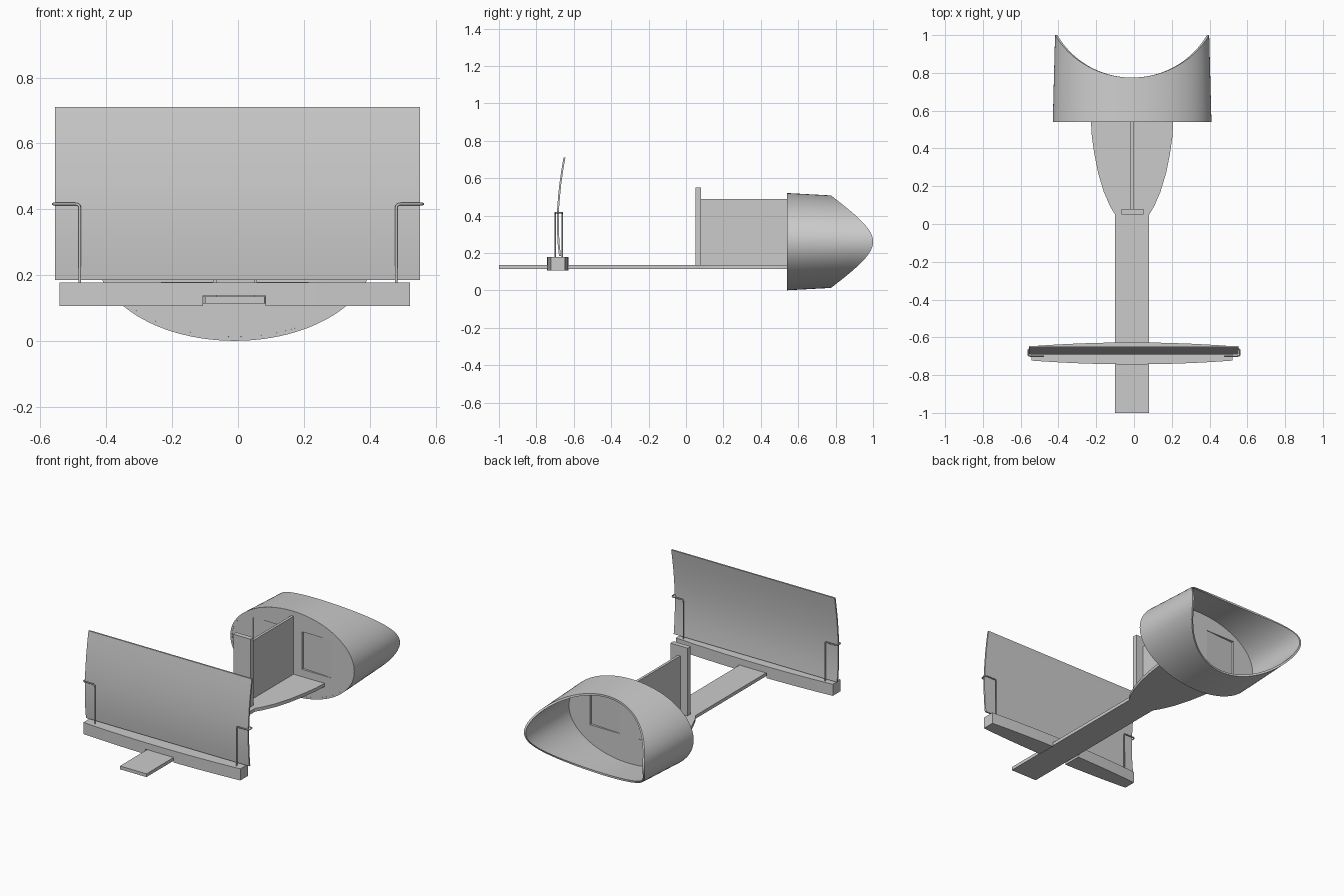
import bpy, bmesh, math
from mathutils import Vector

if "Cube" in bpy.data.objects:
    bpy.data.objects.remove(bpy.data.objects["Cube"])

CX = -0.01  # centre line of the wooden parts


def finish(name, bm, smooth=None):
    bmesh.ops.recalc_face_normals(bm, faces=bm.faces)
    me = bpy.data.meshes.new(name)
    bm.to_mesh(me)
    bm.free()
    ob = bpy.data.objects.new(name, me)
    bpy.context.collection.objects.link(ob)
    if smooth:
        bpy.ops.object.select_all(action='DESELECT')
        ob.select_set(True)
        bpy.context.view_layer.objects.active = ob
        bpy.ops.object.shade_smooth_by_angle(angle=math.radians(smooth))
    return ob


def box(name, x0, x1, y0, y1, z0, z1):
    bm = bmesh.new()
    bmesh.ops.create_cube(bm, size=1)
    for v in bm.verts:
        v.co = Vector(((x0 + x1) / 2 + v.co.x * (x1 - x0),
                       (y0 + y1) / 2 + v.co.y * (y1 - y0),
                       (z0 + z1) / 2 + v.co.z * (z1 - z0)))
    return finish(name, bm)


def slab(name, outline, direction, smooth=None):
    """Extrude a closed planar outline of 3D points along a vector."""
    bm = bmesh.new()
    f = bm.faces.new([bm.verts.new(p) for p in outline])
    ext = bmesh.ops.extrude_face_region(bm, geom=[f], use_keep_orig=True)
    vs = [g for g in ext['geom'] if isinstance(g, bmesh.types.BMVert)]
    bmesh.ops.translate(bm, verts=vs, vec=direction)
    return finish(name, bm, smooth)


def cut(ob, cutter):
    cutter.hide_render = True
    cutter.hide_set(True)
    m = ob.modifiers.new("cut", 'BOOLEAN')
    m.operation, m.solver, m.object = 'DIFFERENCE', 'EXACT', cutter


# rail with flared end under the hood
half = [(.09, -1), (.09, .05), (.115, .09), (.15, .17), (.18, .27),
        (.20, .37), (.213, .46), (.218, .545)]
rail = [(CX + x, y, .115) for x, y in half] + [(CX - x, y, .115) for x, y in reversed(half)]
slab("rail", rail, (0, 0, .02), 30)

# central divider and its end post
box("divider", CX - .008, CX + .008, .075, .545, .134, .49)
box("divider_post", CX - .057, CX + .06, .05, .08, .134, .55)

# sliding card holder, lens shaped from above and notched over the rail
N = 24
xs = [-.532 + 1.064 * i / N for i in range(N + 1)]
bulge = lambda x: .038 + .02 * (1 - (x / .532) ** 2)
bar = [(CX + x, -.685 - bulge(x), .107) for x in xs] + \
      [(CX + x, -.685 + bulge(x), .107) for x in reversed(xs)]
holder = slab("card_holder", bar, (0, 0, .071), 30)
cut(holder, box("rail_notch_cutter", CX - .096, CX + .094, -.9, -.5, .05, .138))

# curved picture card
prof = [(-.674, .185), (-.681, .25), (-.685, .33), (-.685, .42), (-.679, .5),
        (-.672, .57), (-.662, .64), (-.65, .71)]
t = .005
outline = [(-.555, y - t, z) for y, z in prof] + [(-.555, y + t, z) for y, z in reversed(prof)]
slab("picture_card", outline, (1.107, 0, 0), 30)


# wire clips gripping both sides of the card
def rounded(pts, r=.013, n=4):
    pts = [Vector(p) for p in pts]
    out = [pts[0]]
    for a, b, c in zip(pts, pts[1:], pts[2:]):
        p, q = b + (a - b).normalized() * r, b + (c - b).normalized() * r
        for i in range(n + 1):
            s = i / n
            out.append(p * (1 - s) ** 2 + b * 2 * s * (1 - s) + q * s * s)
    return out + [pts[-1]]


for side, label in ((-1, "left"), (1, "right")):
    path = rounded([(side * .48, -.699, .17), (side * .48, -.699, .416),
                    (side * .561, -.699, .416), (side * .561, -.661, .416),
                    (side * .48, -.661, .416), (side * .48, -.661, .17)])
    cu = bpy.data.curves.new(label + "_wire_clip", 'CURVE')
    cu.dimensions = '3D'
    cu.bevel_depth, cu.bevel_resolution, cu.use_fill_caps = .004, 2, True
    sp = cu.splines.new('POLY')
    sp.points.add(len(path) - 1)
    for pt, co in zip(sp.points, path):
        pt.co = (*co, 1)
    ob = bpy.data.objects.new(label + "_wire_clip", cu)
    bpy.context.collection.objects.link(ob)
    bpy.ops.object.select_all(action='DESELECT')
    ob.select_set(True)
    bpy.context.view_layer.objects.active = ob
    bpy.ops.object.convert(target='MESH')

# eye hood: elliptical shell whose rim is scooped to fit the face
SEG, RINGS, WALL = 96, 6, .012
bm = bmesh.new()
loops = []
for inset, order in ((0, range(RINGS + 1)), (WALL, range(RINGS, -1, -1))):
    for k in order:
        loop = []
        for i in range(SEG):
            a = 2 * math.pi * i / SEG
            x_end = .408 * math.cos(a)
            y_end = .775 + .482 - math.sqrt(.482 ** 2 - x_end ** 2)
            y = .54 + (y_end - .54) * k / RINGS
            taper = (y - .54) / .46
            rx, rz = .42 - .012 * taper - inset, .26 - .025 * taper - inset
            loop.append(bm.verts.new((CX + rx * math.cos(a), y, .261 + rz * math.sin(a))))
        loops.append(loop)
for A, B in zip(loops, loops[1:] + loops[:1]):
    for i in range(SEG):
        j = (i + 1) % SEG
        bm.faces.new((A[i], A[j], B[j], B[i]))
finish("eye_hood", bm, 40)

# lens board closing the hood, with two square windows and tilted lenses
board = slab("lens_board",
             [(CX + .412 * math.cos(2 * math.pi * i / SEG), .541,
               .261 + .252 * math.sin(2 * math.pi * i / SEG)) for i in range(SEG)],
             (0, .024, 0), 30)
for side, label in ((-1, "left"), (1, "right")):
    a, b = CX + side * .066, CX + side * .266
    x0, x1 = min(a, b), max(a, b)
    cut(board, box(label + "_window_cutter", x0, x1, .5, .6, .18, .41))
    lens = [(a, .555, .18), (b, .543, .18), (b, .549, .18), (a, .563, .18)]
    slab(label + "_lens", lens, (0, 0, .23))
